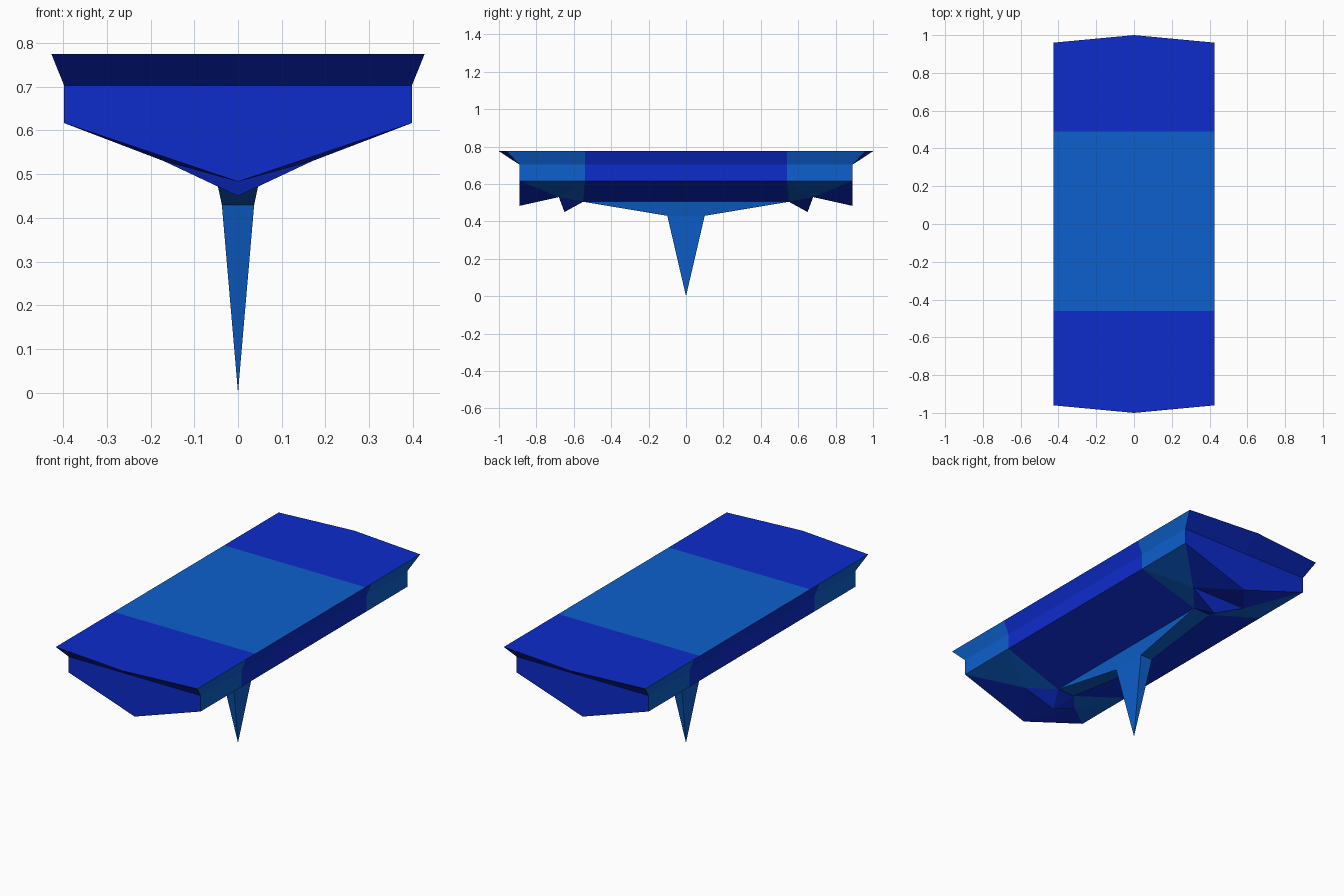
import bpy, bmesh
from mathutils import Vector

if "Cube" in bpy.data.objects:
    bpy.data.objects.remove(bpy.data.objects["Cube"])


def material(name, rgb):
    m = bpy.data.materials.new(name)
    m.diffuse_color = (*rgb, 1)
    m.use_nodes = True
    m.node_tree.nodes["Principled BSDF"].inputs["Base Color"].default_value = m.diffuse_color
    return m


MATS = [material("deep blue", (0.004, 0.024, 0.60)),
        material("azure blue", (0.004, 0.117, 0.61))]
DEEP, AZURE = 0, 1


def build(name, pts, faces, mirror=True):
    """Faces are (colour, 'point names'); a quarter is mirrored in x and y."""
    bm = bmesh.new()
    v = {k: bm.verts.new(p) for k, p in pts.items()}
    for colour, keys in faces:
        f = bm.faces.new([v[k] for k in keys.split()])
        f.material_index = colour
        f.normal_update()
        c = f.calc_center_median()
        if name == "deck_top":
            out = Vector((0, 0, 1))
        else:
            out = c - Vector((0, c.y - 0.05, 0.9))
        if f.normal.dot(out) < 0:
            f.normal_flip()
    me = bpy.data.meshes.new(name)
    bm.to_mesh(me)
    bm.free()
    for m in MATS:
        me.materials.append(m)
    ob = bpy.data.objects.new(name, me)
    bpy.context.collection.objects.link(ob)
    if mirror:
        mod = ob.modifiers.new("mirror", 'MIRROR')
        mod.use_axis = (True, True, False)
        mod.merge_threshold = 0.0005
    return ob


# Flat deck with an azure middle band
W, TOP = 0.427, 0.775
deck = {"fc": (0, -1, TOP), "bc": (0, 1, TOP)}
for i, y in enumerate((-0.96, -0.46, 0.49, 0.96)):
    deck[f"l{i}"] = (-W, y, TOP)
    deck[f"r{i}"] = (W, y, TOP)
build("deck_top", deck, [
    (DEEP, "l0 fc r0 r1 l1"), (AZURE, "l1 r1 r2 l2"), (DEEP, "l2 r2 r3 bc l3")],
    mirror=False)

# Hull: flared rim, vertical wall, V-shaped belly, end blocks with small fins
S, R, L = 0.398, 0.703, 0.617
hull = {
    "t0": (W, 0, TOP), "t1": (W, 0.54, TOP), "t2": (W, 0.96, TOP), "t3": (0, 1, TOP),
    "m0": (S, 0, R), "m1": (S, 0.54, R), "m2": (S, 0.89, R), "m3": (0, 0.89, R),
    "l0": (S, 0, L), "l1": (S, 0.54, L), "l2": (S, 0.89, L), "l3": (0, 0.89, 0.483),
    "k0": (0.053, 0, 0.505), "k1": (0.053, 0.55, 0.505), "kc": (0, 0.55, 0.505),
    "n": (0.17, 0.68, 0.53), "nc": (0, 0.68, 0.53), "fin": (0, 0.65, 0.45),
}
build("hull", hull, [
    (DEEP, "t0 t1 m1 m0"), (DEEP, "m0 m1 l1 l0"), (DEEP, "l0 l1 k1 k0"),
    (AZURE, "t1 t2 m2 m1"), (AZURE, "m1 m2 l2 l1"),
    (AZURE, "l1 l2 n"), (AZURE, "l1 n k1"),
    (DEEP, "t2 t3 m3 m2"), (DEEP, "m2 m3 l3 l2"), (DEEP, "l2 l3 n"),
    (DEEP, "l3 nc n"), (DEEP, "n nc fin"), (DEEP, "n fin k1"), (DEEP, "fin kc k1")])

# Keel tapering down towards the spike
B = 0.43
build("keel", {
    "k0": (0.053, 0, 0.505), "k1": (0.053, 0.55, 0.505), "kc": (0, 0.55, 0.505),
    "b0": (0.037, 0, B), "b1": (0.037, 0.1, B), "bc": (0, 0.1, B)},
    [(AZURE, "k0 k1 b1 b0"), (AZURE, "k1 kc bc b1")])

# Pointed spike the model stands on
build("spike", {
    "b0": (0.037, 0, B), "b1": (0.037, 0.1, B), "bc": (0, 0.1, B), "tip": (0, 0, 0)},
    [(AZURE, "b0 b1 tip"), (AZURE, "b1 bc tip")])
